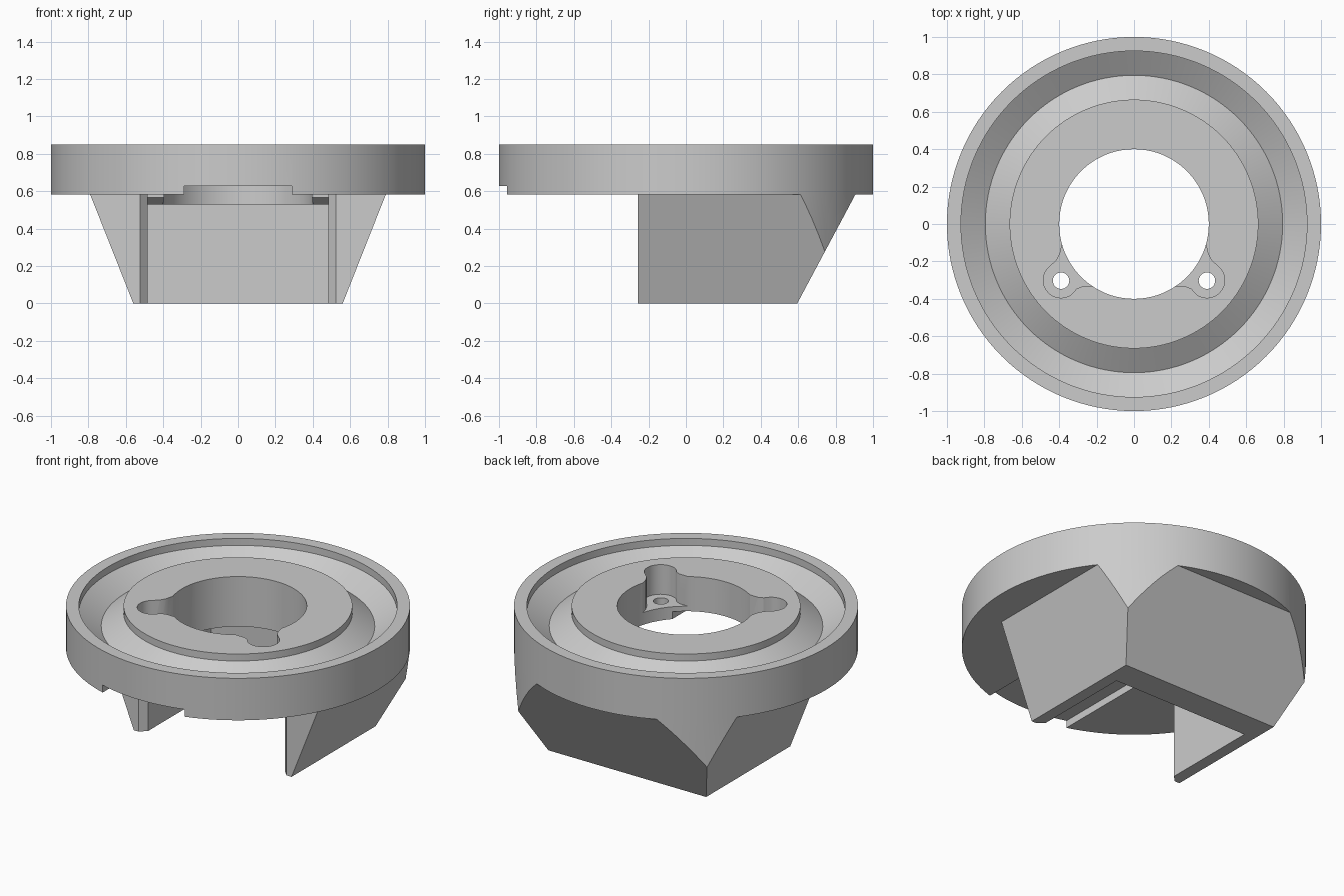
import bpy, bmesh, math
from math import sin, cos, radians, tau

if "Cube" in bpy.data.objects:
    bpy.data.objects.remove(bpy.data.objects["Cube"], do_unlink=True)

SEG = 128
RING_Z, TOP_Z = 0.581, 0.85
GREY = (0.6, 0.6, 0.6, 1)

grey = bpy.data.materials.new("plain grey")
grey.use_nodes = True
grey.diffuse_color = GREY
grey.node_tree.nodes["Principled BSDF"].inputs["Base Color"].default_value = GREY


def finish(name, bm):
    bmesh.ops.recalc_face_normals(bm, faces=bm.faces)
    mesh = bpy.data.meshes.new(name)
    bm.to_mesh(mesh)
    bm.free()
    mesh.materials.append(grey)
    obj = bpy.data.objects.new(name, mesh)
    bpy.context.collection.objects.link(obj)
    return obj


def prism(name, outline, bottom, top):
    """Solid between two heights; top may be a function of y."""
    bm = bmesh.new()
    height = top if callable(top) else (lambda y: top)
    low = [bm.verts.new((x, y, bottom)) for x, y in outline]
    high = [bm.verts.new((x, y, height(y))) for x, y in outline]
    bm.faces.new(low)
    bm.faces.new(high)
    for i in range(len(low)):
        j = (i + 1) % len(low)
        bm.faces.new((low[i], low[j], high[j], high[i]))
    return finish(name, bm)


def mirrored(half):
    return half + [(-x, y) for x, y in reversed(half)]


def circle(r, cx=0, cy=0, n=SEG):
    return [(cx + r * cos(tau * i / n), cy + r * sin(tau * i / n)) for i in range(n)]


def lathe(name, profile):
    bm = bmesh.new()
    rows = []
    for r, z in profile:
        if r == 0:
            rows.append([bm.verts.new((0, 0, z))] * SEG)
        else:
            rows.append([bm.verts.new((x, y, z)) for x, y in circle(r)])
    for a, b in zip(rows, rows[1:]):
        for i in range(SEG):
            j = (i + 1) % SEG
            bm.faces.new(list(dict.fromkeys((a[i], a[j], b[j], b[i]))))
    return finish(name, bm)


def boolean(obj, tool, operation='DIFFERENCE'):
    mod = obj.modifiers.new(operation.lower(), 'BOOLEAN')
    mod.object, mod.operation, mod.solver = tool, operation, 'EXACT'
    bpy.context.view_layer.objects.active = obj
    bpy.ops.object.modifier_apply(modifier=mod.name)
    bpy.data.objects.remove(tool, do_unlink=True)


# Round body with a V-shaped groove in its top
body = lathe("housing", [
    (0, RING_Z), (1, RING_Z), (1, TOP_Z), (0.925, TOP_Z), (0.925, 0.805),
    (0.795, 0.72), (0.665, 0.805), (0.665, TOP_Z), (0, TOP_Z)])

# Screw pockets and screw holes beside the bore
arc = [(0.39 + 0.095 * cos(radians(a)), -0.3 + 0.095 * sin(radians(a)))
       for a in range(-126, 55, 9)]
pocket = arc + [(0.415, -0.195), (0.396, -0.16), (0.385, -0.11), (0.2, -0.1),
                (0.15, -0.335), (0.28, -0.335), (0.308, -0.347)]
for side in (1, -1):
    shape = [(side * x, y) for x, y in pocket]
    boolean(body, prism("pocket", shape, 0.66, 1))
    boolean(body, prism("screw", circle(0.044, side * 0.39, -0.303, 32), 0.4, 1))

# Flared base, trimmed to the round body
bm = bmesh.new()
rings = [[bm.verts.new((x, y, z)) for x, y in
          mirrored([(w, -0.257), (w, back)])]
         for w, back, z in ((0.56, 0.595, 0), (0.79, 0.905, RING_Z))]
bm.faces.new(rings[0])
bm.faces.new(rings[1])
for i in range(4):
    j = (i + 1) % 4
    bm.faces.new((rings[0][i], rings[0][j], rings[1][j], rings[1][i]))
base = finish("base", bm)
boolean(base, prism("trim", circle(1), -0.1, 0.8), 'INTERSECT')

# Open bay with chamfered mouth, full height in front, bevelled ceiling behind
mouth = [(0.565, -0.297), (0.485, -0.217)]
boolean(base, prism("bay", mirrored(mouth + [(0.485, 0.42)]), -0.1, 0.53))
boolean(base, prism("bay_front", mirrored(mouth + [(0.485, -0.05)]), -0.1, 0.7))
bevel = mirrored([(0.485, -0.1), (0.485, 0)])
boolean(base, prism("bay_bevel", bevel, 0.4, lambda y: 0.53 - 0.7 * y))
boolean(body, base, 'UNION')

# Central bore and front channel
boolean(body, prism("bore", circle(0.4), 0.3, 1))
boolean(body, prism("channel", mirrored([(0.29, -1.1), (0.29, -0.2)]), 0.5, 0.628))

# Smooth round walls, keep crisp edges
bpy.ops.object.select_all(action='DESELECT')
body.select_set(True)
bpy.context.view_layer.objects.active = body
bpy.ops.object.shade_smooth_by_angle(angle=radians(25))
